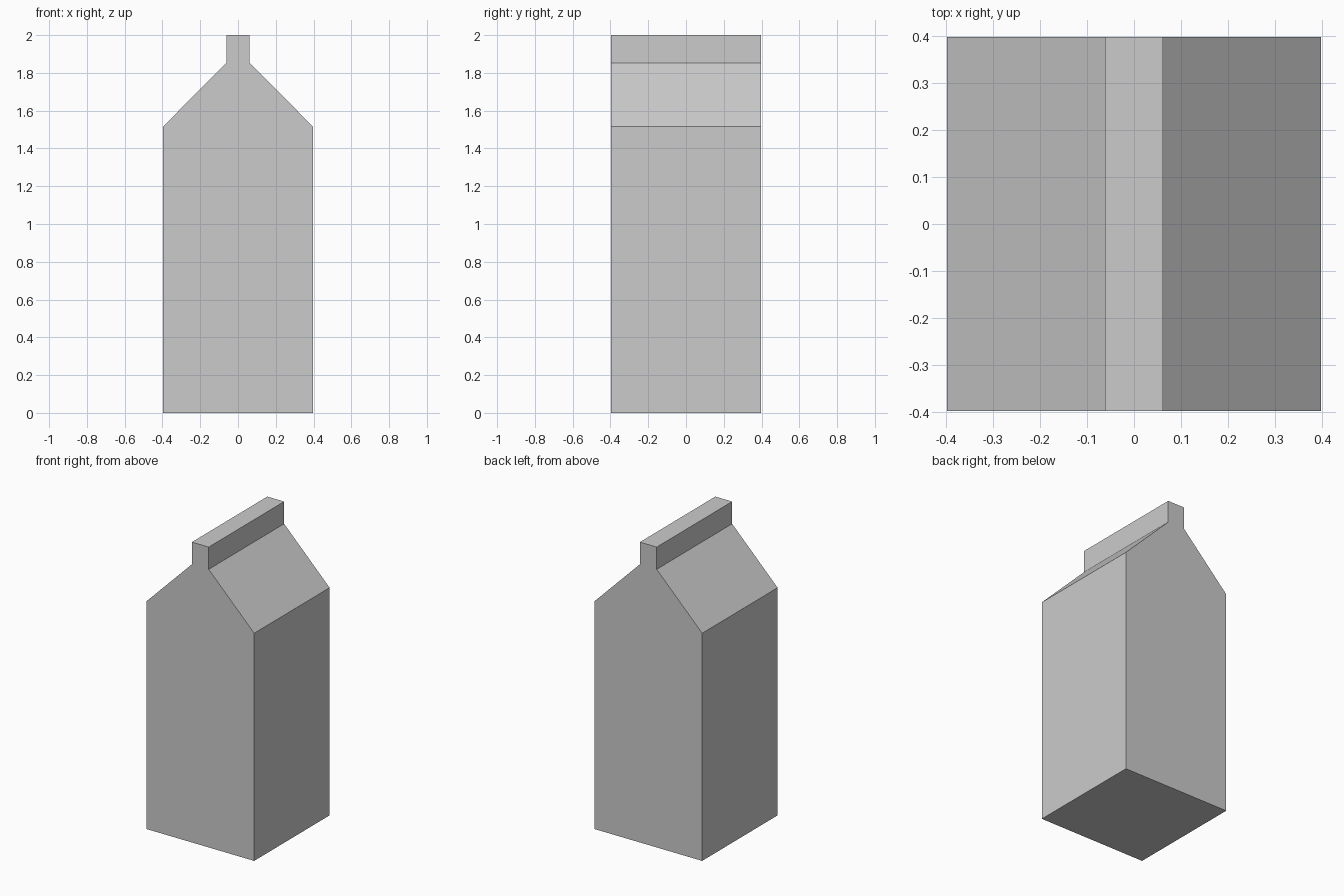
import bpy, bmesh

if "Cube" in bpy.data.objects:
    bpy.data.objects.remove(bpy.data.objects["Cube"])

HALF = 0.397   # half width and half depth of the carton
NECK = 0.062   # half thickness of the top seal

# Right half of the front profile, bottom to top, then mirrored
right = [(HALF, 0.0), (HALF, 1.516), (NECK, 1.852), (NECK, 2.0)]
profile = right + [(-x, z) for x, z in reversed(right)]

# Carton: front face extruded to the back
bm = bmesh.new()
front = bm.faces.new([bm.verts.new((x, -HALF, z)) for x, z in profile])
ext = bmesh.ops.extrude_face_region(bm, geom=[front], use_keep_orig=True)
verts = [v for v in ext["geom"] if isinstance(v, bmesh.types.BMVert)]
bmesh.ops.translate(bm, verts=verts, vec=(0, 2 * HALF, 0))
bmesh.ops.recalc_face_normals(bm, faces=bm.faces[:])

mesh = bpy.data.meshes.new("carton")
bm.to_mesh(mesh)
bm.free()
bpy.context.collection.objects.link(bpy.data.objects.new("carton", mesh))
